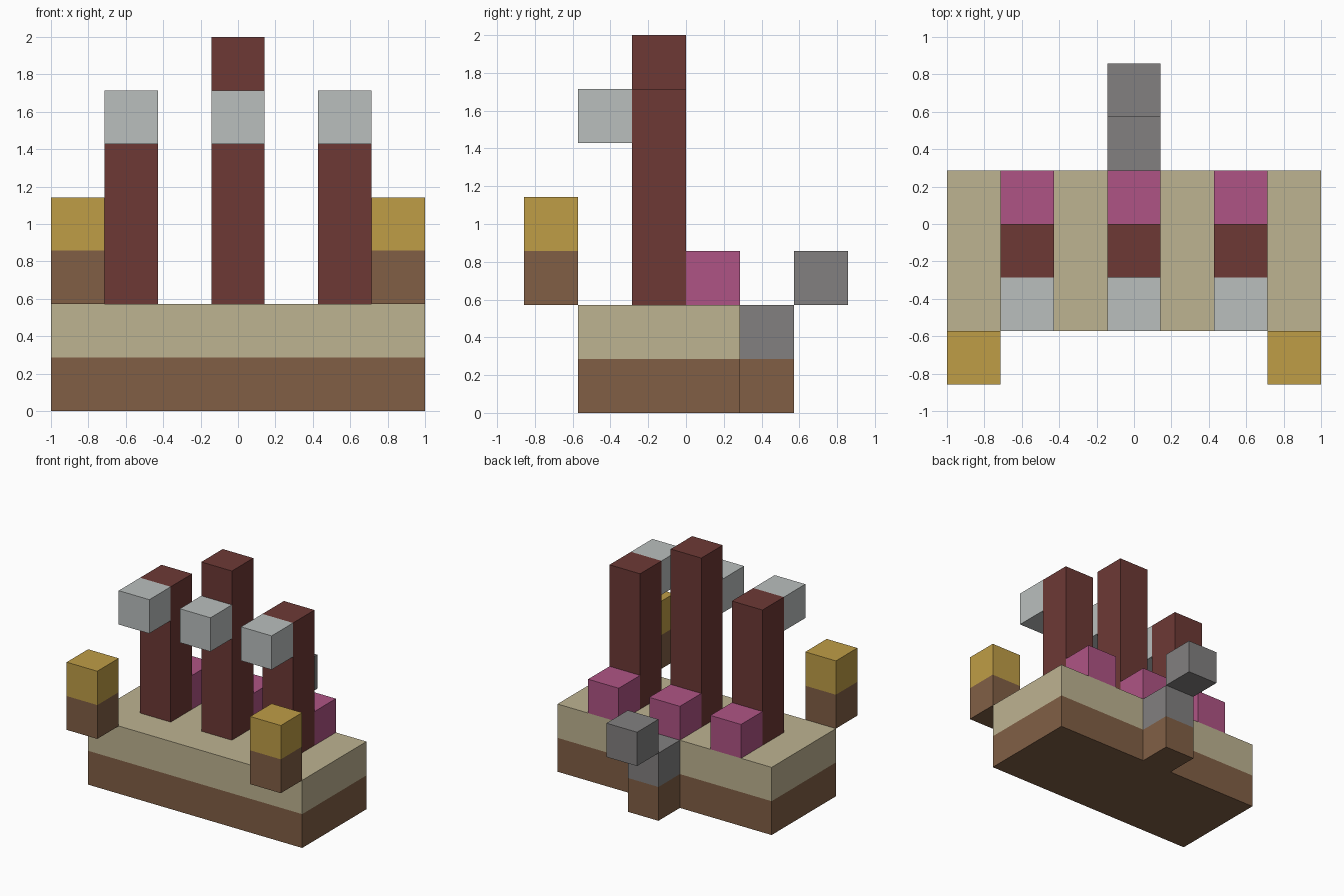
import bpy
import bmesh
from mathutils import Vector

default = bpy.data.objects.get("Cube")
if default:
    bpy.data.objects.remove(default, do_unlink=True)

UNIT = 2 / 7                       # edge of one block
ORIGIN = Vector((-1, -3 * UNIT, 0))  # lower front right corner of the block grid


def linear(c):
    c /= 255
    return c / 12.92 if c <= 0.04045 else ((c + 0.055) / 1.055) ** 2.4


def material(name, *rgb):
    mat = bpy.data.materials.new(name)
    colour = [linear(c) for c in rgb] + [1]
    mat.use_nodes = True
    mat.diffuse_color = colour
    bsdf = next(n for n in mat.node_tree.nodes if n.type == 'BSDF_PRINCIPLED')
    bsdf.inputs["Base Color"].default_value = colour
    return mat


brown = material("brown", 129, 95, 69)
tan = material("tan", 190, 179, 145)
maroon = material("maroon", 109, 57, 53)
silver = material("silver", 186, 191, 190)
gold = material("gold", 191, 157, 70)
pink = material("pink", 175, 84, 133)
grey = material("grey", 130, 128, 128)


def block(name, cell, size, mat):
    """Box at a grid cell, with its size counted in blocks."""
    size = Vector(size)
    centre = Vector(cell) + size / 2
    bm = bmesh.new()
    bmesh.ops.create_cube(bm, size=UNIT)
    bmesh.ops.scale(bm, vec=size, verts=bm.verts)
    mesh = bpy.data.meshes.new(name)
    bm.to_mesh(mesh)
    bm.free()
    mesh.materials.append(mat)
    obj = bpy.data.objects.new(name, mesh)
    obj.location = ORIGIN + centre * UNIT
    bpy.context.collection.objects.link(obj)


# Two-layer base
block("base_bottom", (0, 1, 0), (7, 3, 1), brown)
block("base_top", (0, 1, 1), (7, 3, 1), tan)

# Stepped tail at the back
block("tail_foot", (3, 4, 0), (1, 1, 1), brown)
block("tail_middle", (3, 4, 1), (1, 1, 1), grey)
block("tail_tip", (3, 5, 2), (1, 1, 1), grey)

# Three posts, each with a front block near the top and a block behind its foot
for side, x, height in (("right", 1, 4), ("centre", 3, 5), ("left", 5, 4)):
    block(side + "_post", (x, 2, 2), (1, 1, height), maroon)
    block(side + "_post_front_block", (x, 1, 5), (1, 1, 1), silver)
    block(side + "_post_back_block", (x, 3, 2), (1, 1, 1), pink)

# Front corner stacks
for side, x in (("right", 0), ("left", 6)):
    block(side + "_corner_stem", (x, 0, 2), (1, 1, 1), brown)
    block(side + "_corner_cap", (x, 0, 3), (1, 1, 1), gold)
